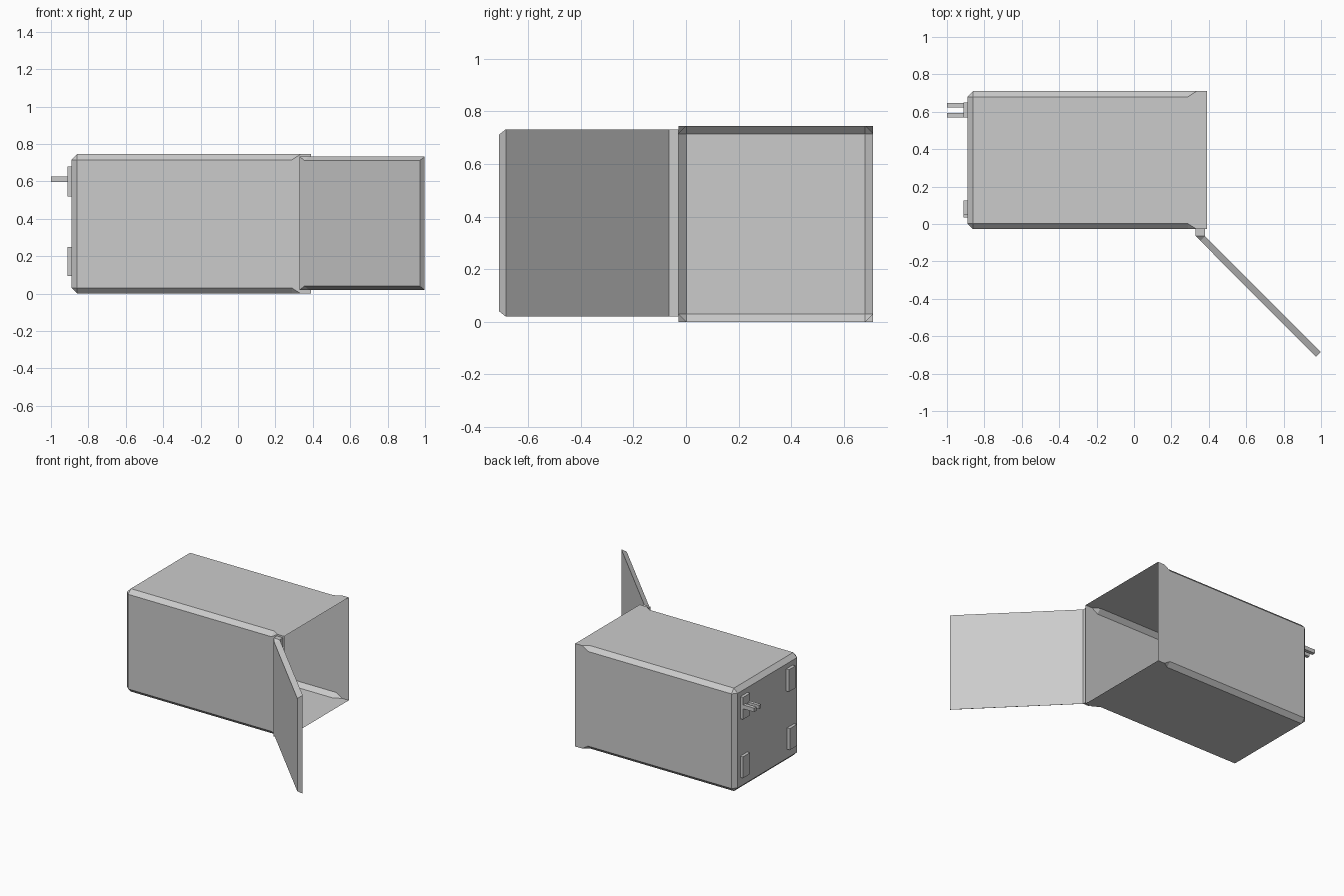
import bpy, bmesh

if "Cube" in bpy.data.objects:
    bpy.data.objects.remove(bpy.data.objects["Cube"])


def finish(name, bm):
    bmesh.ops.remove_doubles(bm, verts=bm.verts, dist=0.0005)
    bmesh.ops.recalc_face_normals(bm, faces=bm.faces)
    mesh = bpy.data.meshes.new(name)
    bm.to_mesh(mesh)
    bm.free()
    obj = bpy.data.objects.new(name, mesh)
    bpy.context.collection.objects.link(obj)
    return obj


def box(name, x, y, z):
    bm = bmesh.new()
    bmesh.ops.create_cube(bm, size=1)
    for v in bm.verts:
        for i, (lo, hi) in enumerate((x, y, z)):
            v.co[i] = lo if v.co[i] < 0 else hi
    return finish(name, bm)


# Shell: thin sheet, chamfered edges, open on the +x end
Y0, Y1, Z0, Z1, C = -0.028, 0.71, 0.0, 0.745, 0.03


def ring(bm, x, cy, cz):
    """Rectangle with its corners cut by cy along y and cz along z."""
    pts = [(Y0 + cy, Z0), (Y1 - cy, Z0), (Y1, Z0 + cz), (Y1, Z1 - cz),
           (Y1 - cy, Z1), (Y0 + cy, Z1), (Y0, Z1 - cz), (Y0, Z0 + cz)]
    return [bm.verts.new((x, y, z)) for y, z in pts]


bm = bmesh.new()
rings = [ring(bm, 0.39, 0, 0), ring(bm, 0.335, 0, 0),
         ring(bm, 0.288, C, C), ring(bm, -0.86, C, C), ring(bm, -0.89, 0, 0)]
# Back ring shrinks to the flat back panel
for v in rings[-1]:
    v.co.y = Y0 + C if v.co.y < 0.3 else Y1 - C
    v.co.z = Z0 + C if v.co.z < 0.3 else Z1 - C
for a, b in zip(rings, rings[1:]):
    for i in range(8):
        j = (i + 1) % 8
        bm.faces.new((a[i], a[j], b[j], b[i]))
bm.faces.new(rings[-1])
finish("shell", bm)

# Door: swung open 45 degrees, outer face slightly smaller
plan = [(0.33, -0.065, 0), (0.355, -0.09, 0.02), (0.972, -0.71, 0.02),
        (0.998, -0.685, 0), (0.38, -0.065, 0)]
bm = bmesh.new()
low = [bm.verts.new((x, y, 0.02 + d)) for x, y, d in plan]
top = [bm.verts.new((x, y, 0.732 - d)) for x, y, d in plan]
for r in (low, top):
    bm.faces.new((r[0], r[1], r[4]))
    bm.faces.new((r[1], r[2], r[3], r[4]))
for i in range(5):
    j = (i + 1) % 5
    bm.faces.new((low[i], low[j], top[j], top[i]))
finish("door", bm)

# Hinge strip between shell and door
box("hinge", (0.33, 0.38), (-0.065, -0.028), (0.02, 0.732))

# Rear spacer pads
for level, z, ys in (("upper", (0.52, 0.68), ((0.05, 0.125), (0.57, 0.65))),
                     ("lower", (0.095, 0.25), ((0.035, 0.115), (0.57, 0.65)))):
    for side, y in zip(("front", "back"), ys):
        box(f"pad_{level}_{side}", (-0.912, -0.89), y, z)

# Plug prongs
for i, y in enumerate(((0.57, 0.593), (0.622, 0.648))):
    box(f"prong_{i + 1}", (-1.0, -0.905), y, (0.597, 0.625))
